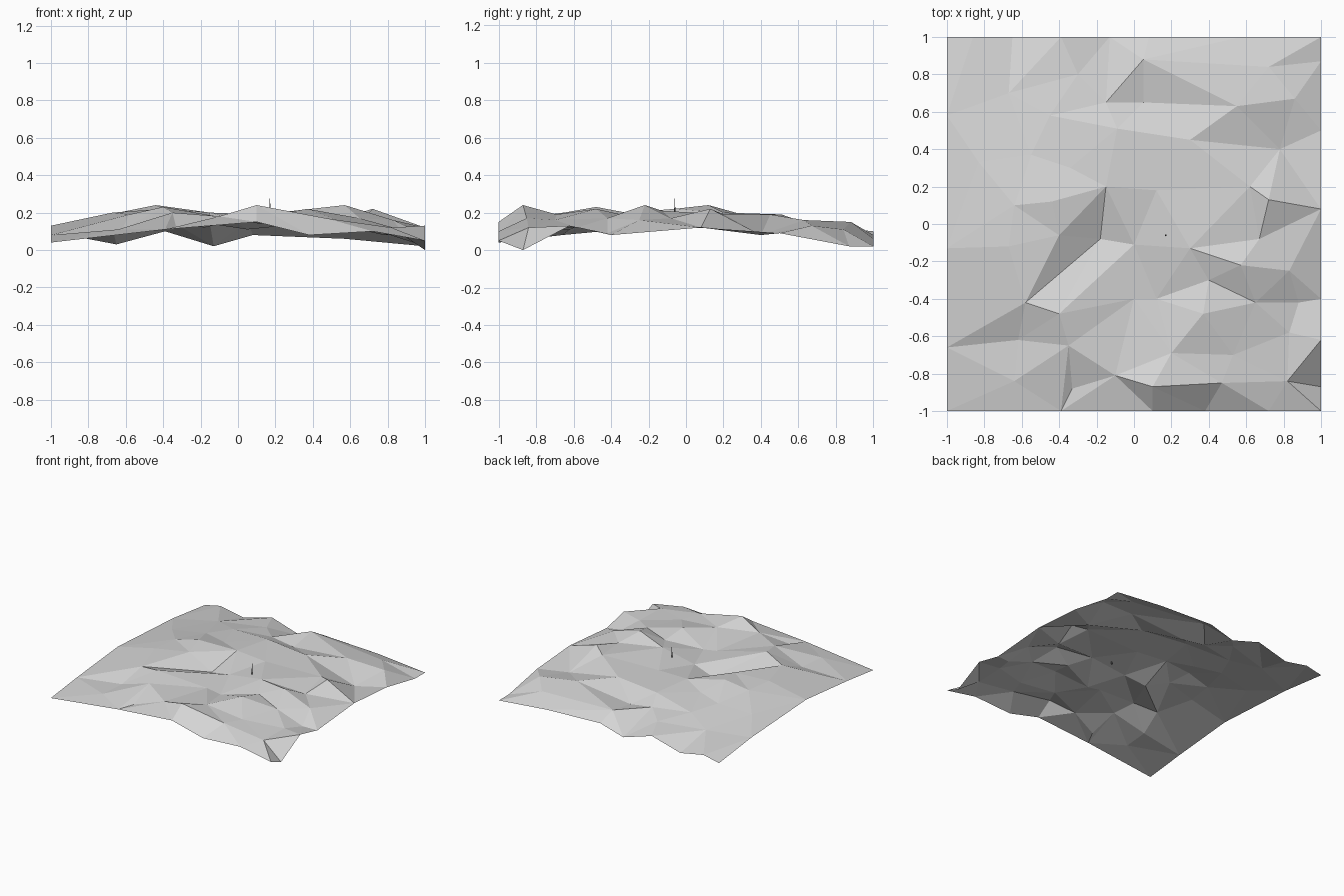
import bpy
import bmesh
from mathutils import Vector
from mathutils.geometry import delaunay_2d_cdt

cube = bpy.data.objects.get("Cube")
if cube:
    bpy.data.objects.remove(cube, do_unlink=True)


def make_material(name, value):
    mat = bpy.data.materials.new(name)
    mat.use_nodes = True
    colour = (value, value, value, 1)
    mat.diffuse_color = colour
    mat.node_tree.nodes["Principled BSDF"].inputs["Base Color"].default_value = colour
    return mat


def add_object(name, bm, mat):
    mesh = bpy.data.meshes.new(name)
    bm.to_mesh(mesh)
    bm.free()
    mesh.materials.append(mat)
    obj = bpy.data.objects.new(name, mesh)
    bpy.context.collection.objects.link(obj)
    return obj


pale_grey = make_material("pale grey rock", 0.66)
dark_grey = make_material("dark grey marker", 0.12)

# Border heights, as (position along the side, height) in hundredths
front_side = [(-100, 4), (-39, 11), (10, 15), (38, 8), (72, 10)]
right_side = [(-100, 5), (-87, 0), (-62, 13), (-40, 8), (8, 12), (50, 9), (87, 2)]
back_side = [(100, 2), (57, 6), (8, 8), (-13, 2), (-39, 10), (-65, 3), (-86, 7)]
left_side = [(100, 4), (58, 9), (-13, 13), (-66, 8)]

border = [(p, -100, h) for p, h in front_side]
border += [(100, p, h) for p, h in right_side]
border += [(p, 100, h) for p, h in back_side]
border += [(-100, p, h) for p, h in left_side]

# Summits and hollows where several breaklines meet
east_top = (57, -22, 24)
east_step = (65, -42, 17)
east_saddle = (67, -8, 17)
east_crest = (72, 13, 22)
east_hollow = (78, 40, 8)
step_foot = (12, -40, 14)
step_fold = (40, -30, 18)
step_back = (30, -13, 21)
north_top = (-15, 65, 14)
north_peak = (5, 88, 15)
north_shelf = (30, 45, 19)
middle_top = (-15, 20, 20)
west_fold = (-58, -42, 19)
spur_top = (-35, -65, 20)

# Ridges and valleys that the facets must follow
breaklines = [
    border + border[:1],
    [(-10, -81, 18), (10, -87, 24), (47, -85, 17), (82, -84, 12)],   # front crest
    [(0, -40, 16), (-40, -48, 23), (0, -11, 16)],                    # middle ridge
    [west_fold, (-18, -8, 12), middle_top],                          # middle valley
    [(-67, -12, 20), (-40, -6, 22), middle_top],                     # west hill
    [(-64, 10, 20), (-44, 12, 24), middle_top],
    [step_back, step_foot, step_fold, east_step, (37, -48, 22)],     # east step
    [step_back, step_fold, east_top],
    [east_step, east_top, east_saddle, east_crest, (62, 20, 19)],    # east ridge
    [east_saddle, (83, -25, 16), (100, -40, 8)],
    [east_crest, east_hollow, north_shelf],
    [north_top, (-9, 51, 19), north_shelf],                          # north step
    [north_top, (5, 65, 11), (55, 63, 16), (86, 67, 13)],            # north valley
    [north_top, north_peak, (72, 84, 11)],                           # north ridge
    [(-30, 80, 12), (-13, 100, 2)],
    [(-100, -66, 8), west_fold],                                     # south west spur
    [(-62, -62, 11), spur_top, (-39, -100, 11)],
    [spur_top, (-33, -88, 12)],
]

# Single points on the open slopes
slopes = [
    (-83, 33, 14), (-55, 37, 17), (-34, 30, 18), (-45, 58, 15), (-67, 70, 11),
    (12, 18, 19), (88, -42, 9), (83, -58, 12), (53, -70, 16), (20, -69, 19),
    (-64, -84, 11),
]

# Collect shared points and the edges between them
index = {}
edges = []
for line in breaklines:
    for point in line:
        index.setdefault(point, len(index))
    edges += [(index[a], index[b]) for a, b in zip(line, line[1:])]
for point in slopes:
    index.setdefault(point, len(index))
points = [Vector(p) / 100 for p in index]

# Faceted ground sheet
flat, _, triangles, sources, _, _ = delaunay_2d_cdt(
    [p.xy for p in points], edges, [], 0, 0.0001)
bm = bmesh.new()
verts = [bm.verts.new((xy.x, xy.y, points[source[0]].z))
         for xy, source in zip(flat, sources)]
for triangle in triangles:
    bm.faces.new([verts[i] for i in triangle])
bmesh.ops.recalc_face_normals(bm, faces=bm.faces)
if sum(f.normal.z for f in bm.faces) < 0:
    bmesh.ops.reverse_faces(bm, faces=bm.faces)
terrain = add_object("terrain", bm, pale_grey)

# Tiny upright marker standing on the ground
for name, radius, bottom, top in (("marker_base", 0.006, 0.17, 0.205),
                                  ("marker_post", 0.003, 0.2, 0.275)):
    bm = bmesh.new()
    bmesh.ops.create_cone(bm, cap_ends=True, segments=8, radius1=radius,
                          radius2=radius * 0.7, depth=top - bottom)
    part = add_object(name, bm, dark_grey)
    part.location = (0.17, -0.06, (top + bottom) / 2)
